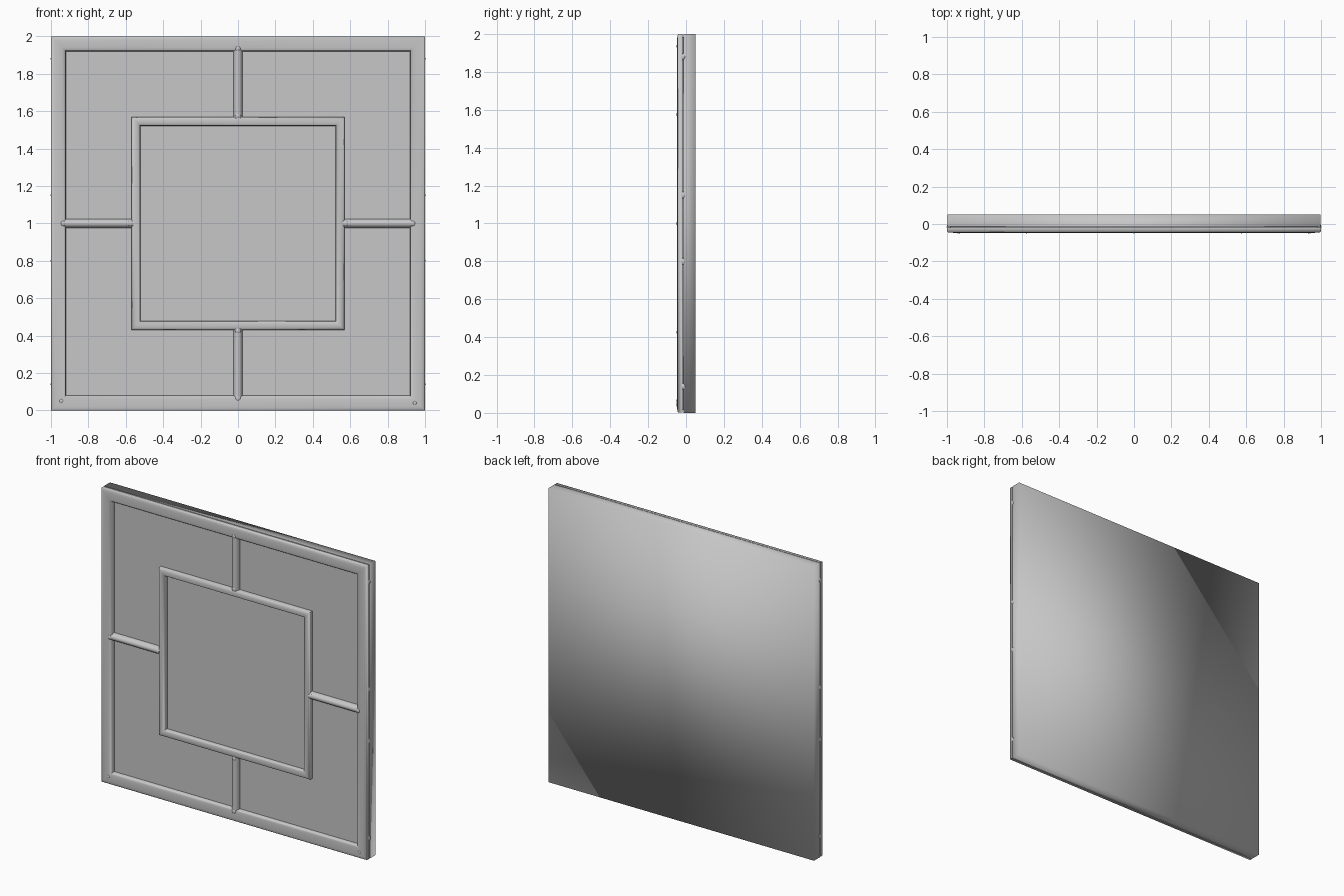
import bpy, bmesh, math

if "Cube" in bpy.data.objects:
    bpy.data.objects.remove(bpy.data.objects["Cube"])

grey = bpy.data.materials.new("plain_grey")
grey.diffuse_color = (0.57, 0.57, 0.57, 1)
grey.use_nodes = True
grey.node_tree.nodes["Principled BSDF"].inputs["Base Color"].default_value = grey.diffuse_color
PANEL = -0.0145   # depth of the flat front field
SEAM = -0.0195    # back of the outer frame


def finish(name, bm, smooth=None):
    """Turn a bmesh into an object; smooth is an edge angle in degrees."""
    bmesh.ops.recalc_face_normals(bm, faces=bm.faces)
    me = bpy.data.meshes.new(name)
    bm.to_mesh(me)
    bm.free()
    me.materials.append(grey)
    ob = bpy.data.objects.new(name, me)
    bpy.context.collection.objects.link(ob)
    if smooth:
        bpy.ops.object.select_all(action='DESELECT')
        ob.select_set(True)
        bpy.context.view_layer.objects.active = ob
        bpy.ops.object.shade_smooth_by_angle(angle=math.radians(smooth))
    return ob


def square_frame(name, half, profile):
    """Moulding of (inset, y) points swept round a square with mitred corners."""
    bm = bmesh.new()
    rings = []
    for d, y in profile:
        h = half - d
        rings.append([bm.verts.new((sx * h, y, 1 + sz * h))
                      for sx, sz in ((-1, -1), (1, -1), (1, 1), (-1, 1))])
    for a, b in zip(rings, rings[1:]):
        for i in range(4):
            j = (i + 1) % 4
            bm.faces.new((a[i], a[j], b[j], b[i]))
    return finish(name, bm, 60)


def spoke(name, angle, start, end):
    """Half-round bar running outwards from the inner frame."""
    n, r = 12, 0.025
    ca, sa = math.cos(angle), math.sin(angle)
    bm = bmesh.new()
    ends = []
    for t in (start, end):
        ring = []
        for i in range(n + 1):
            a = math.pi * i / n
            w, y = r * math.cos(a), PANEL - 0.033 * math.sin(a)
            ring.append(bm.verts.new((t * ca - w * sa, y, 1 + t * sa + w * ca)))
        ends.append(ring)
    for i in range(n):
        bm.faces.new((ends[0][i], ends[0][i + 1], ends[1][i + 1], ends[1][i]))
    bm.faces.new(ends[0])
    bm.faces.new(ends[1])
    return finish(name, bm, 40)


def rivet(name, x, y, z, r, squash):
    bm = bmesh.new()
    bmesh.ops.create_uvsphere(bm, u_segments=12, v_segments=8, radius=r)
    for v in bm.verts:
        v.co = (v.co.x * squash[0] + x, v.co.y * squash[1] + y, v.co.z + z)
    return finish(name, bm, 60)


# Backing slab: softly shaded back and sides, flat front field
bm = bmesh.new()
bmesh.ops.create_cube(bm, size=1)
for v in bm.verts:
    v.co = (v.co.x * 1.996, 0.05 if v.co.y > 0 else PANEL, v.co.z * 2 + 1)
front = [f for f in bm.faces if f.calc_center_median().y < PANEL + 0.001]
bmesh.ops.split_edges(bm, edges=list(front[0].edges))
finish("backing_slab", bm, 180)

# Mouldings: the outer one overhangs a thin seam at the rim
square_frame("outer_frame", 0.999, [
    (0.015, PANEL), (0.015, SEAM), (0, SEAM), (0, -0.041), (0.005, -0.0445),
    (0.02, -0.0465), (0.04, -0.047), (0.06, -0.0455), (0.071, -0.042),
    (0.077, -0.035), (0.079, PANEL)])
square_frame("inner_frame", 0.57, [
    (0, PANEL), (0.001, -0.035), (0.005, -0.042), (0.014, -0.046),
    (0.024, -0.047), (0.034, -0.046), (0.043, -0.042), (0.047, -0.035),
    (0.048, PANEL)])

# Four spokes joining the frames, with a rivet at each end
for i, side in enumerate(("right", "top", "left", "bottom")):
    a = i * math.pi / 2
    spoke(side + "_spoke", a, 0.56, 0.935)
    for end, t in (("inner", 0.575), ("outer", 0.935)):
        rivet(f"{side}_spoke_{end}_rivet", t * math.cos(a), -0.041,
              1 + t * math.sin(a), 0.015, (1, 0.6))

# Lower corner rivets
rivet("left_corner_rivet", -0.945, -0.044, 0.05, 0.011, (1, 0.5))
rivet("right_corner_rivet", 0.945, -0.044, 0.04, 0.011, (1, 0.5))

# Rivets along the side seams
for s, side in ((-1, "left"), (1, "right")):
    for k, z in enumerate((0.14, 0.80, 1.15, 1.88)):
        rivet(f"{side}_edge_rivet_{k + 1}", s * 0.99, -0.015, z, 0.018, (0.65, 0.9))
